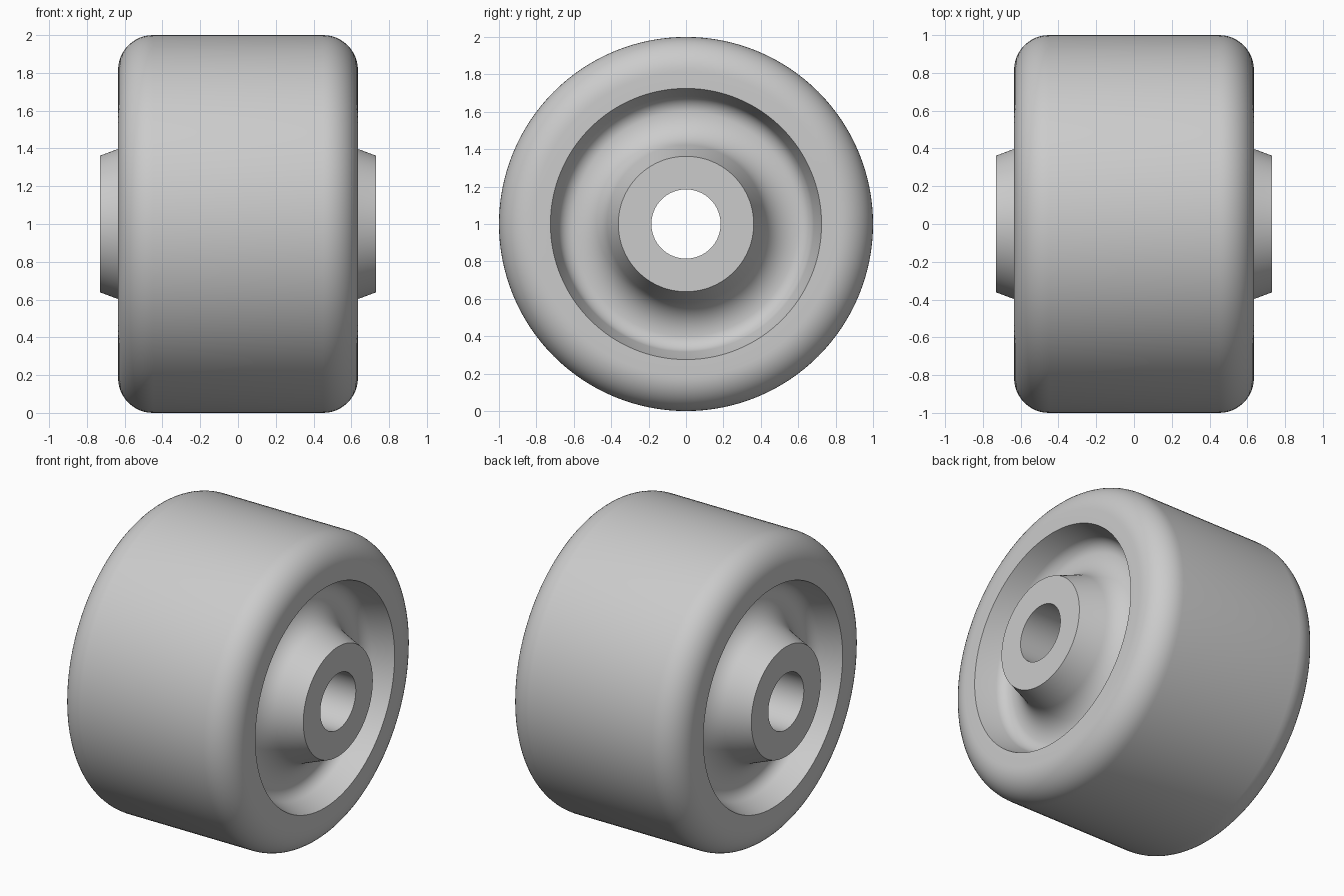
import bpy, bmesh
from math import sin, cos, pi, radians
from mathutils import Matrix, Vector

cube = bpy.data.objects.get("Cube")
if cube:
    bpy.data.objects.remove(cube)

grey = bpy.data.materials.new("plain grey")
grey.use_nodes = True
colour = (0.6, 0.6, 0.6, 1)
grey.diffuse_color = colour
grey.node_tree.nodes["Principled BSDF"].inputs["Base Color"].default_value = colour


def arc(x, r, radius, start, end, steps=12):
    """Points of an arc in the (x, r) half plane, angles measured from +x."""
    angles = [radians(start + (end - start) * i / steps) for i in range(steps + 1)]
    return [(x + radius * cos(a), r + radius * sin(a)) for a in angles]


# Half of the wheel section: bore, hub face, filleted groove, rounded tread
half = [(0.73, 0.185), (0.73, 0.362)]
half += arc(0.635, 0.6, 0.19, 250, 180)
half += arc(0.533, 0.6, 0.088, 180, 110)[1:]
half += [(0.635, 0.725)]
half += arc(0.45, 0.815, 0.185, 0, 90)
section = half + [(-x, r) for x, r in reversed(half)]

# Revolve the section around the x axis
bm = bmesh.new()
verts = [bm.verts.new((x, 0, r)) for x, r in section]
edges = [bm.edges.new((a, b)) for a, b in zip(verts, verts[1:] + verts[:1])]
bmesh.ops.spin(bm, geom=verts + edges, cent=(0, 0, 0), axis=(1, 0, 0),
               angle=2 * pi, steps=128, use_merge=True)
bmesh.ops.remove_doubles(bm, verts=bm.verts, dist=0.0001)
bmesh.ops.recalc_face_normals(bm, faces=bm.faces)
bm.transform(Matrix.Translation(Vector((0, 0, 1))))

mesh = bpy.data.meshes.new("wheel")
bm.to_mesh(mesh)
bm.free()
mesh.materials.append(grey)
wheel = bpy.data.objects.new("wheel", mesh)
bpy.context.collection.objects.link(wheel)

# Smooth curves, sharp edges at the hub face and groove rim
bpy.ops.object.select_all(action="DESELECT")
wheel.select_set(True)
bpy.context.view_layer.objects.active = wheel
bpy.ops.object.shade_smooth_by_angle(angle=radians(30))
